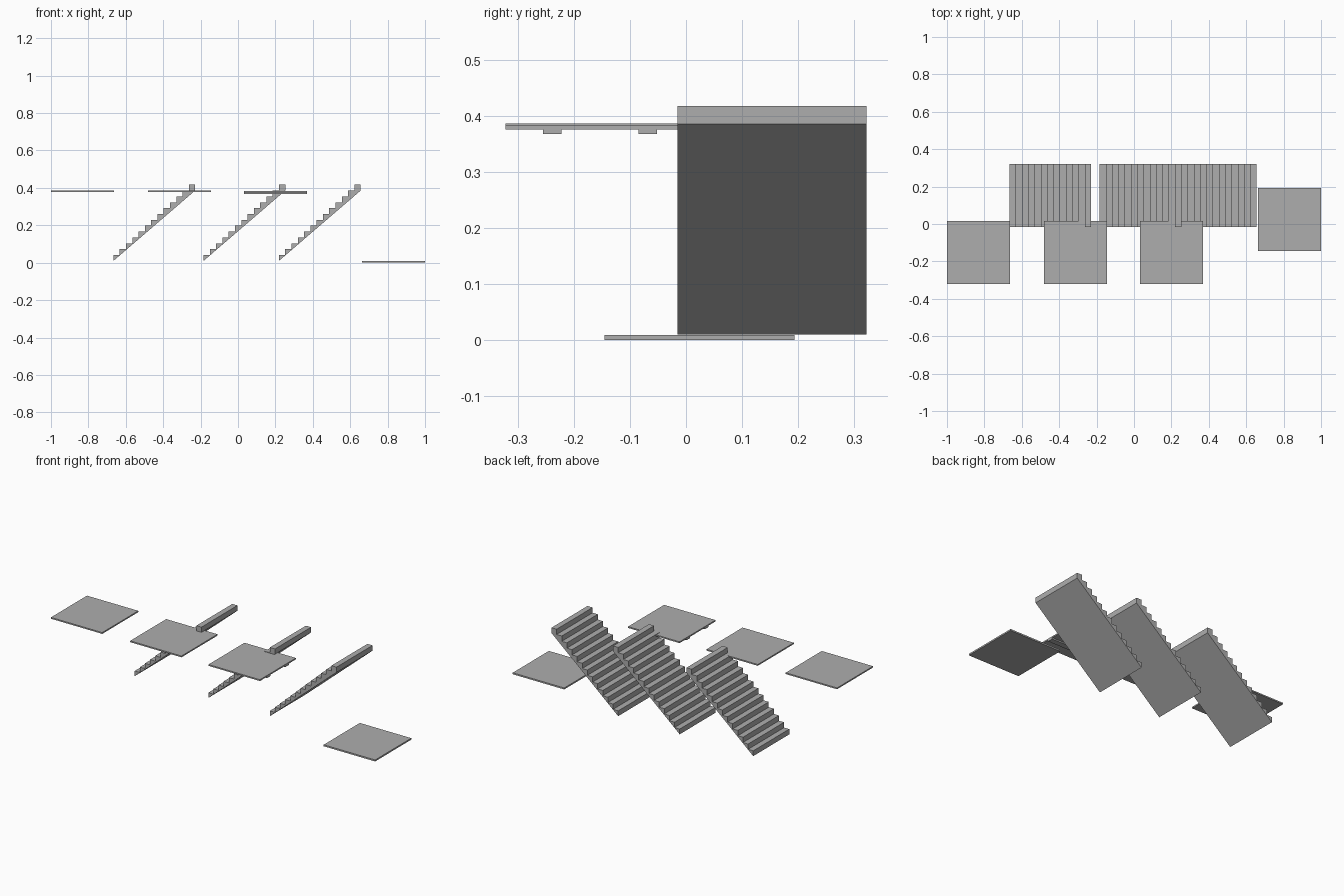
import bpy
import bmesh

if "Cube" in bpy.data.objects:
    bpy.data.objects.remove(bpy.data.objects["Cube"])

grey = bpy.data.materials.new("plain grey")
grey.diffuse_color = (0.42, 0.42, 0.42, 1)
grey.use_nodes = True
grey.node_tree.nodes["Principled BSDF"].inputs["Base Color"].default_value = grey.diffuse_color


def finish(name, bm):
    bmesh.ops.recalc_face_normals(bm, faces=bm.faces[:])
    mesh = bpy.data.meshes.new(name)
    bm.to_mesh(mesh)
    bm.free()
    mesh.materials.append(grey)
    obj = bpy.data.objects.new(name, mesh)
    bpy.context.collection.objects.link(obj)
    return obj


def box(name, x, y, z):
    bm = bmesh.new()
    bmesh.ops.create_cube(bm, size=1)
    for v in bm.verts:
        v.co = [(a + b) / 2 + c * (b - a) for (a, b), c in zip((x, y, z), v.co)]
    return finish(name, bm)


def flight(name, x0, steps=13, run=0.0336, z0=0.01, rise=0.0313):
    """Sawtooth profile with a straight sloping underside, extruded in y."""
    y0, y1 = -0.015, 0.322
    profile = [(x0, z0)]
    for i in range(steps):
        z = z0 + (i + 1) * rise
        profile += [(x0 + i * run, z), (x0 + (i + 1) * run, z)]
    profile.append((x0 + steps * run, z0 + (steps - 1) * rise))
    bm = bmesh.new()
    face = bm.faces.new([bm.verts.new((x, y0, z)) for x, z in profile])
    new = bmesh.ops.extrude_face_region(bm, geom=[face])["geom"]
    for v in new:
        if isinstance(v, bmesh.types.BMVert):
            v.co.y = y1
    return finish(name, bm)


# Three stair flights
for n, x0 in enumerate((-0.666, -0.184, 0.219)):
    flight(f"stair_flight_{n + 1}", x0)

# Upper landings, the third one a little lower
front = (-0.322, 0.015)
box("upper_landing_1", (-1.0, -0.664), front, (0.378, 0.386))
box("upper_landing_2", (-0.481, -0.145), front, (0.378, 0.386))
box("ribbed_landing", (0.032, 0.369), front, (0.375, 0.383))

# Two support ribs below the third landing
for n, y in enumerate((-0.2385, -0.0685)):
    box(f"landing_rib_{n + 1}", (0.032, 0.369), (y - 0.0165, y + 0.0165), (0.367, 0.375))

# Ground slab at the right end
box("ground_slab", (0.663, 1.0), (-0.145, 0.193), (0.0, 0.009))
